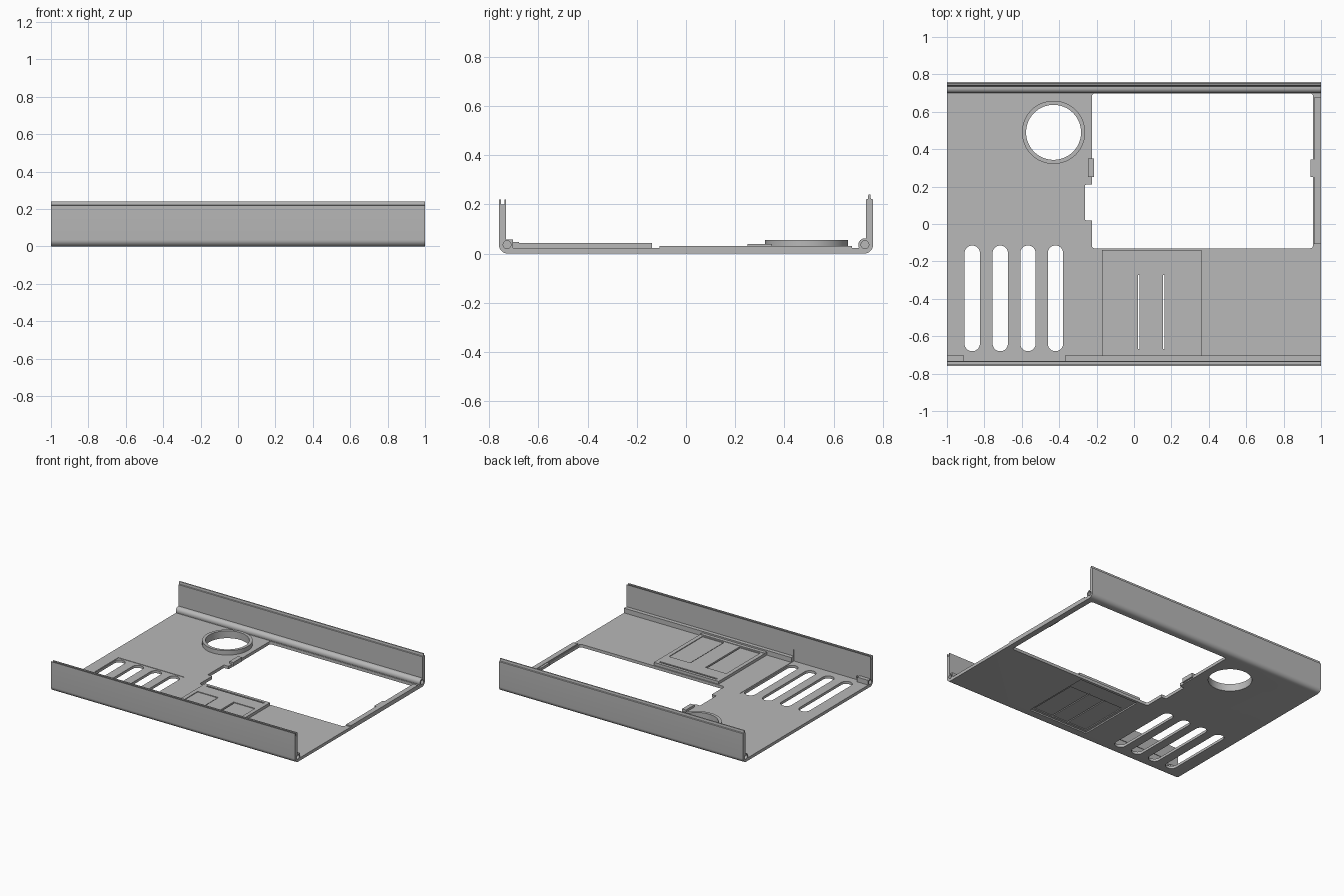
import bpy, bmesh, math

if "Cube" in bpy.data.objects:
    bpy.data.objects.remove(bpy.data.objects["Cube"])

grey = bpy.data.materials.new("plastic_grey")
grey.diffuse_color = (0.48, 0.48, 0.48, 1)
grey.use_nodes = True
grey.node_tree.nodes["Principled BSDF"].inputs["Base Color"].default_value = grey.diffuse_color


def arc(cx, cy, r, a0, a1, n):
    """Points on an arc, angles in degrees."""
    return [(cx + r * math.cos(math.radians(a0 + (a1 - a0) * i / n)),
             cy + r * math.sin(math.radians(a0 + (a1 - a0) * i / n))) for i in range(n + 1)]


def prism(name, pts, lo, hi, axis="z"):
    """Extrude a 2D outline: along z it holds (x, y), along x it holds (y, z)."""
    bm = bmesh.new()
    place = (lambda a, b, t: (a, b, t)) if axis == "z" else (lambda a, b, t: (t, a, b))
    low = [bm.verts.new(place(a, b, lo)) for a, b in pts]
    high = [bm.verts.new(place(a, b, hi)) for a, b in pts]
    bm.faces.new(low[::-1])
    bm.faces.new(high)
    for i in range(len(pts)):
        j = (i + 1) % len(pts)
        bm.faces.new((low[i], low[j], high[j], high[i]))
    bmesh.ops.recalc_face_normals(bm, faces=bm.faces)
    me = bpy.data.meshes.new(name)
    bm.to_mesh(me)
    bm.free()
    ob = bpy.data.objects.new(name, me)
    ob.data.materials.append(grey)
    bpy.context.collection.objects.link(ob)
    return ob


def box(name, x0, x1, y0, y1, z0, z1):
    return prism(name, [(x0, y0), (x1, y0), (x1, y1), (x0, y1)], z0, z1)


def rounded(x0, x1, y0, y1, r, n=6):
    """Rounded rectangle outline."""
    return (arc(x1 - r, y0 + r, r, -90, 0, n) + arc(x1 - r, y1 - r, r, 0, 90, n)
            + arc(x0 + r, y1 - r, r, 90, 180, n) + arc(x0 + r, y0 + r, r, 180, 270, n))


def circle(cx, cy, r, n=64):
    return arc(cx, cy, r, 0, 360, n)[:-1]


def cut(ob, *cutters):
    """Subtract each cutter, then discard it."""
    bpy.context.view_layer.objects.active = ob
    for c in cutters:
        m = ob.modifiers.new("cut", "BOOLEAN")
        m.operation, m.solver, m.object = "DIFFERENCE", "EXACT", c
        bpy.ops.object.modifier_apply(modifier=m.name)
        bpy.data.objects.remove(c)


# Tray: floor, grooved front wall, tongued back wall and corner bosses
FLOOR = 0.022
section = (arc(-0.725, 0.035, 0.035, 180, 270, 8) + arc(0.725, 0.035, 0.035, 270, 360, 8)
           + [(0.76, 0.22), (0.751, 0.222), (0.749, 0.24), (0.741, 0.24), (0.739, 0.222), (0.732, 0.22)]
           + [(0.732, 0.062)] + arc(0.727, 0.035, 0.027, 90, 205, 10) + [(0.702, FLOOR)]
           + [(-0.703, FLOOR), (-0.703, 0.057), (-0.732, 0.057)]
           + [(-0.732, 0.22), (-0.738, 0.22), (-0.738, 0.20), (-0.752, 0.20), (-0.752, 0.22), (-0.76, 0.22)])
tray = prism("tray", section, -1, 1, "x")

# Large window with its side notch
cut(tray, prism("window", rounded(-0.225, 0.957, -0.13, 0.698, 0.015), -0.1, 0.1),
    prism("notch", rounded(-0.262, -0.20, 0.02, 0.21, 0.006), -0.1, 0.1))

# Shallow pocket around the vents, reaching into the front wall
cut(tray, box("pocket", -0.91, -0.37, -0.736, -0.10, 0.019, 0.105))
for x in (-0.865, -0.715, -0.567, -0.42):
    cut(tray, prism("vent", rounded(x - 0.041, x + 0.041, -0.68, -0.115, 0.0405, 10), -0.1, 0.1))

# Blind screw holes in both ends of the bosses
for y in (-0.727, 0.727):
    for x in (-1, 1):
        cut(tray, prism("screw_hole", circle(y, 0.036, 0.016, 24), x - 0.12, x + 0.12, "x"))

# Round opening with a raised collar
cut(tray, prism("opening", circle(-0.43, 0.49, 0.147), -0.1, 0.2))
collar = prism("collar", circle(-0.43, 0.49, 0.169), FLOOR - 0.004, 0.054)
cut(collar, prism("opening", circle(-0.43, 0.49, 0.147), -0.1, 0.2))

# Latch pad, with the floor below recessed from underneath
cut(tray, box("pad_opening", -0.15, 0.34, -0.68, -0.15, -0.1, 0.1))
pad = box("latch_pad", -0.17, 0.36, -0.703, -0.138, 0.010, 0.043)
for x0, x1 in ((-0.14, 0.022), (0.16, 0.33)):
    cut(pad, box("panel_recess", x0, x1, -0.665, -0.272, 0.038, 0.1))
cut(pad, box("top_groove", -0.14, 0.33, -0.172, -0.16, 0.036, 0.1))
for x in (0.022, 0.154):
    cut(pad, box("tongue_slit", x, x + 0.008, -0.667, -0.272, -0.1, 0.1))
cut(pad, box("finger_recess", -0.13, 0.32, -0.66, -0.28, -0.1, 0.016))
pad_edge = box("pad_edge", -0.17, 0.36, -0.704, -0.678, 0.03, 0.046)

# Raised rim beside the window and the two small catches
rim = box("side_rim", 0.962, 1.0, -0.108, 0.675, FLOOR - 0.005, 0.031)
catch_left = box("left_catch", -0.245, -0.213, 0.25, 0.35, 0.008, 0.038)
catch_right = box("right_catch", 0.945, 0.965, 0.25, 0.345, 0.008, 0.028)

# Smooth the curved surfaces, keep the edges sharp
bpy.ops.object.select_all(action="DESELECT")
for ob in (tray, collar):
    ob.select_set(True)
bpy.context.view_layer.objects.active = tray
bpy.ops.object.shade_smooth_by_angle(angle=math.radians(30))
